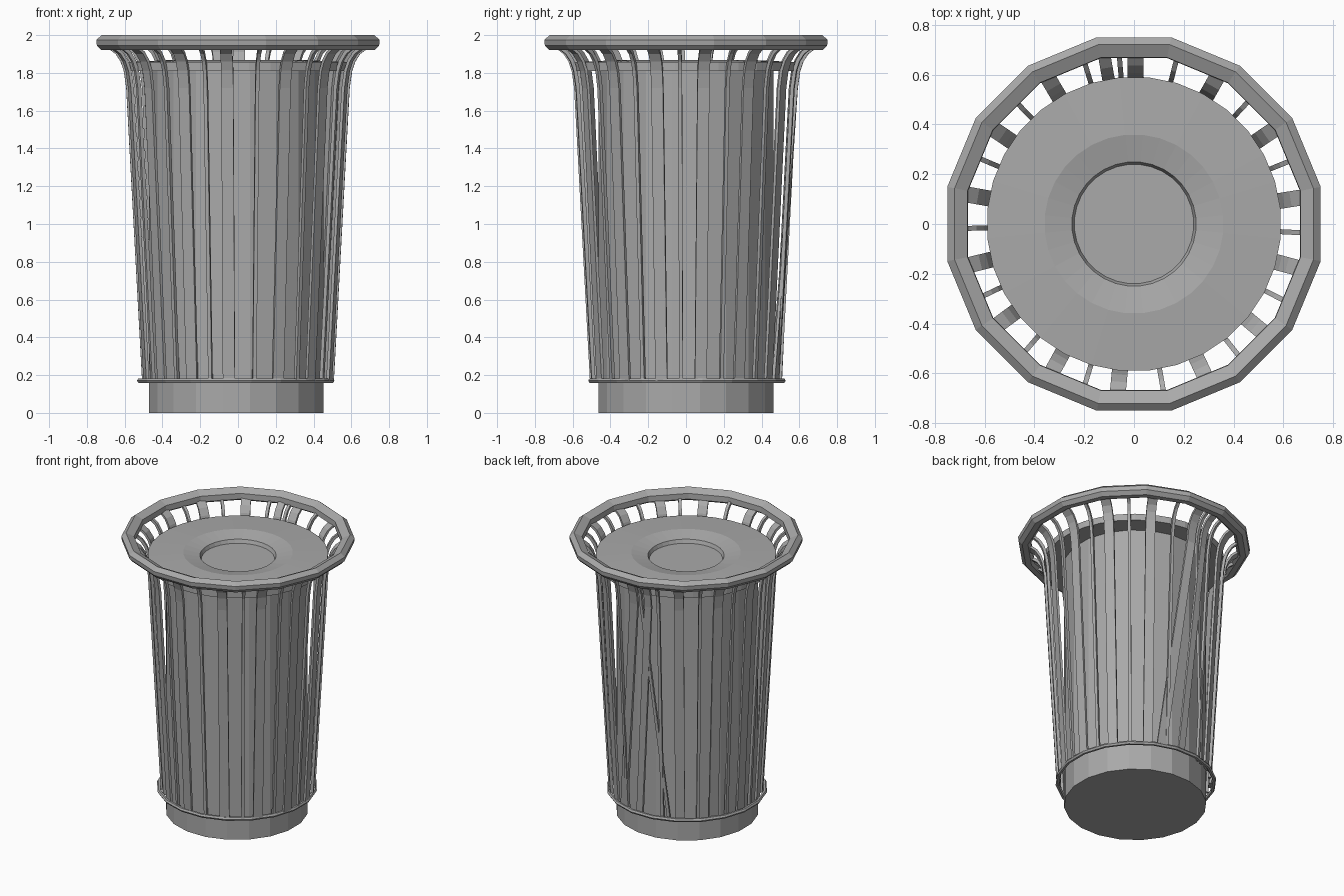
import bpy, bmesh, math
from mathutils import Vector

cube = bpy.data.objects.get("Cube")
if cube:
    bpy.data.objects.remove(cube, do_unlink=True)

GREY = (0.40, 0.40, 0.40, 1)
metal = bpy.data.materials.new("grey_metal")
metal.use_nodes = True
metal.diffuse_color = GREY
metal.node_tree.nodes["Principled BSDF"].inputs["Base Color"].default_value = GREY


def finish(name, bm, x=0, y=0):
    bmesh.ops.recalc_face_normals(bm, faces=bm.faces)
    mesh = bpy.data.meshes.new(name)
    bm.to_mesh(mesh)
    bm.free()
    mesh.materials.append(metal)
    obj = bpy.data.objects.new(name, mesh)
    obj.location = (x, y, 0)
    bpy.context.collection.objects.link(obj)
    return obj


def lathe(name, profile, sides, loop=False, x=0, y=0):
    """Spin (radius, height) points; open profiles get capped ends."""
    bm = bmesh.new()
    rings = []
    for r, z in profile:
        angles = [math.tau * (i + 0.5) / sides for i in range(sides)]
        rings.append([bm.verts.new((r * math.cos(a), r * math.sin(a), z)) for a in angles])
    pairs = list(zip(rings, rings[1:]))
    if loop:
        pairs.append((rings[-1], rings[0]))
    else:
        bm.faces.new(rings[0])
        bm.faces.new(rings[-1])
    for lo, hi in pairs:
        for i in range(sides):
            j = (i + 1) % sides
            bm.faces.new((lo[i], lo[j], hi[j], hi[i]))
    return finish(name, bm, x, y)


# Outer face of a slat: straight leaning bar that flares out under the rim
SLAT = [(0.508, 0.17), (0.592, 1.72), (0.605, 1.81), (0.622, 1.86),
        (0.648, 1.90), (0.695, 1.935)]


def slat(name, low, high, width, depth):
    """Sweep a rectangle up the slat path, from one angle to another."""
    bm = bmesh.new()
    sections = []
    for i, (r, z) in enumerate(SLAT):
        t = min(1, (z - 0.17) / 1.55)
        a = math.radians(low + (high - low) * t)
        out = Vector((math.cos(a), math.sin(a), 0))
        side = Vector((-out.y, out.x, 0))
        # offset the inner face square to the path
        r0, z0 = SLAT[max(i - 1, 0)]
        r1, z1 = SLAT[min(i + 1, len(SLAT) - 1)]
        run = math.hypot(r1 - r0, z1 - z0)
        inward = out * (-(z1 - z0) / run) + Vector((0, 0, (r1 - r0) / run))
        face = out * r + Vector((0, 0, z))
        sections.append([bm.verts.new(face + side * s * width / 2 + inward * d)
                         for s, d in ((-1, 0), (1, 0), (1, depth), (-1, depth))])
    for lo, hi in zip(sections, sections[1:]):
        for i in range(4):
            j = (i + 1) % 4
            bm.faces.new((lo[i], lo[j], hi[j], hi[i]))
    bm.faces.new(sections[0])
    bm.faces.new(sections[-1])
    finish(name, bm)


# Inner bin, foot ring and faceted top rim
lathe("inner_bin", [(0.468, 0), (0.468, 1.82)], 20, x=-0.01)
ring = [(0.515 + 0.014 * math.cos(k * math.tau / 6), 0.171 + 0.014 * math.sin(k * math.tau / 6))
        for k in range(6)]
lathe("foot_ring", ring, 20, loop=True, x=-0.012, y=0.005)
rim = [(0.68, 1.935), (0.682, 1.975), (0.735, 2.0), (0.765, 1.975),
       (0.762, 1.945), (0.738, 1.92), (0.70, 1.92)]
lathe("top_rim", rim, 16, loop=True)

# Lid with a dished opening
lathe("lid", [(0.592, 1.81), (0.592, 1.857), (0.36, 1.868), (0.25, 1.845),
              (0.228, 1.79)], 32)

# Wide and narrow slats alternate around the bin
wide = [-95.5, -65, -40, -15, 9, 34, 60.5, 120.5, 146, 170, 194, 216.5, 241]
narrow = [-80, -51.5, -27, -3, 22, 47, 75.5, 107, 134, 157, 181.5, 205.5, 229.5, 253]
for n, a in enumerate(wide):
    slat(f"wide_slat_{n + 1}", a, a, 0.064, 0.016)
for n, a in enumerate(narrow):
    slat(f"narrow_slat_{n + 1}", a, a, 0.02, 0.02)

# Bent slats crossing at the back
slat("bent_slat_1", 71, 89.5, 0.064, 0.016)
slat("bent_slat_2", 88, 100, 0.05, 0.016)
slat("bent_slat_3", 112, 95, 0.02, 0.02)
